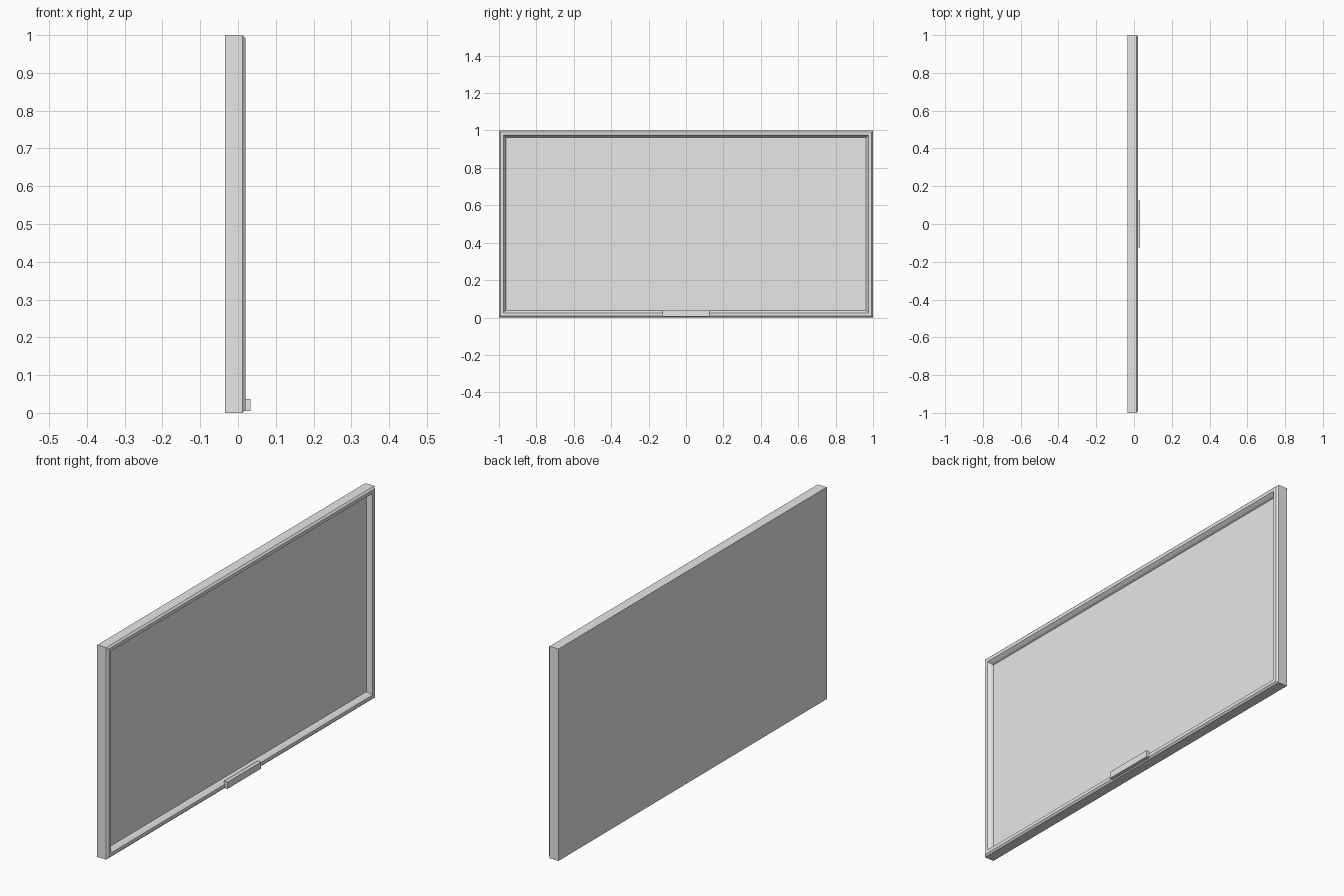
import bpy, bmesh

if "Cube" in bpy.data.objects:
    bpy.data.objects.remove(bpy.data.objects["Cube"])

grey = bpy.data.materials.new("light_grey")
grey.use_nodes = True
colour = (0.8, 0.8, 0.8, 1)
grey.diffuse_color = colour
grey.node_tree.nodes["Principled BSDF"].inputs["Base Color"].default_value = colour


def add_rings(name, half_y, z0, z1, steps):
    """Stack of rectangular rings facing +x, each step being (x, inset)."""
    bm = bmesh.new()
    rings = []
    for x, i in steps:
        y, lo, hi = half_y - i, z0 + i, z1 - i
        rings.append([bm.verts.new((x, a, b))
                      for a, b in ((-y, lo), (y, lo), (y, hi), (-y, hi))])
    for a, b in zip(rings, rings[1:]):
        for k in range(4):
            n = (k + 1) % 4
            bm.faces.new((a[k], a[n], b[n], b[k]))
    bm.faces.new(rings[0][::-1])
    bm.faces.new(rings[-1])
    bmesh.ops.recalc_face_normals(bm, faces=bm.faces)
    mesh = bpy.data.meshes.new(name)
    bm.to_mesh(mesh)
    bm.free()
    mesh.materials.append(grey)
    obj = bpy.data.objects.new(name, mesh)
    bpy.context.collection.objects.link(obj)
    return obj


# Casing: flat back, chamfered rim, sloped bezel and recessed screen
add_rings("screen_casing", 1, 0, 1, [
    (-0.035, 0), (0.012, 0), (0.02, 0.008), (0.02, 0.024),
    (0.006, 0.034), (-0.004, 0.038)])

# Small control bar on the lower bezel
add_rings("control_bar", 0.125, 0.005, 0.037, [(0.015, 0), (0.033, 0)])
